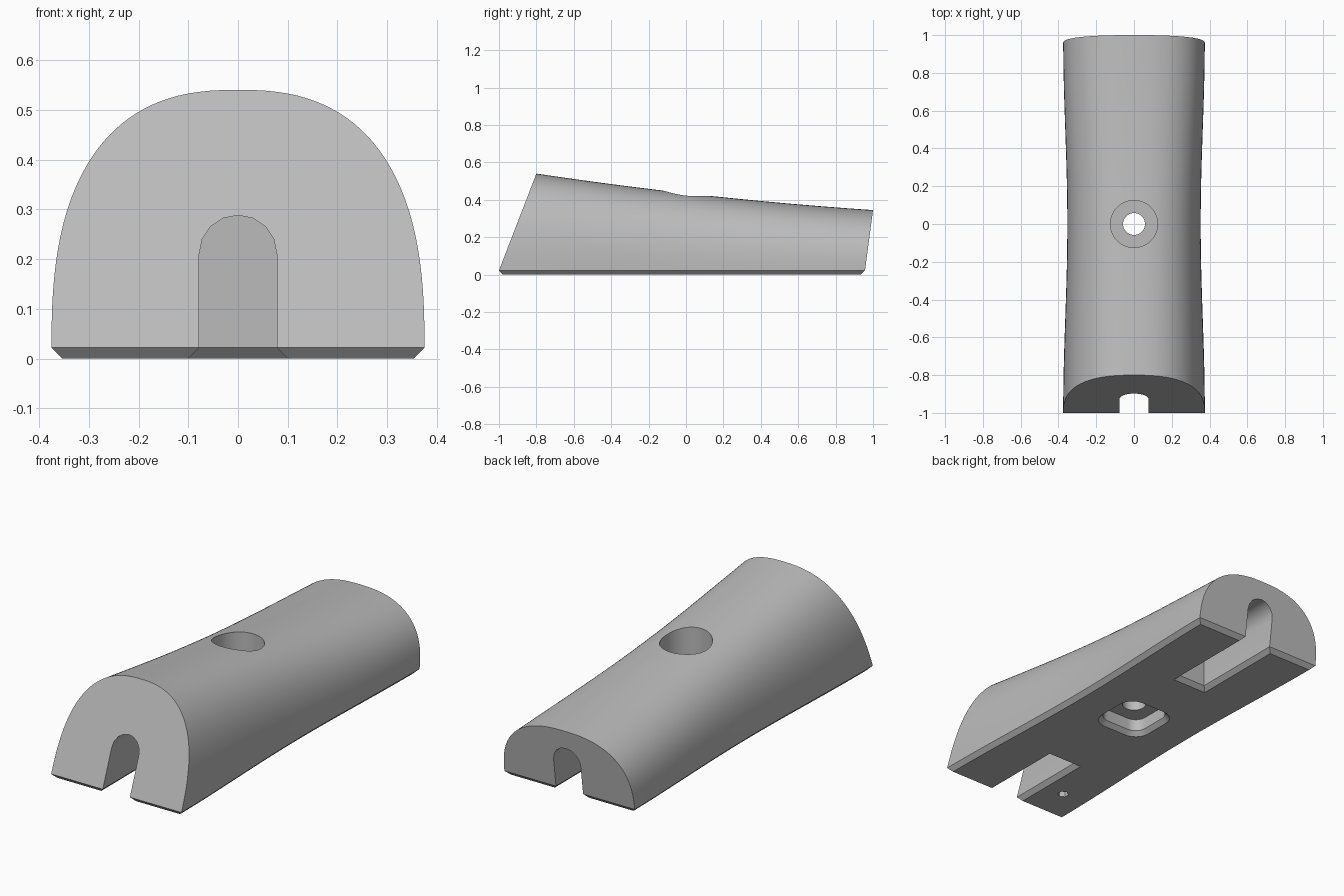
import bpy
import bmesh
from math import sin, cos, pi, radians
from mathutils import Vector

if "Cube" in bpy.data.objects:
    bpy.data.objects.remove(bpy.data.objects["Cube"], do_unlink=True)

CHAMFER = 0.022

grey = bpy.data.materials.new("plain grey")
grey.use_nodes = True
colour = (0.5, 0.5, 0.5, 1)
grey.diffuse_color = colour
grey.node_tree.nodes["Principled BSDF"].inputs["Base Color"].default_value = colour


def loft(rings):
    """Closed bmesh skinned through rings of equal point count."""
    bm = bmesh.new()
    rows = [[bm.verts.new(p) for p in ring] for ring in rings]
    for a, b in zip(rows, rows[1:]):
        for i in range(len(a)):
            j = (i + 1) % len(a)
            bm.faces.new((a[i], a[j], b[j], b[i]))
    bm.faces.new(rows[0])
    bm.faces.new(rows[-1])
    bmesh.ops.recalc_face_normals(bm, faces=bm.faces)
    return bm


def add_object(name, bm):
    mesh = bpy.data.meshes.new(name)
    bm.to_mesh(mesh)
    bm.free()
    mesh.materials.append(grey)
    ob = bpy.data.objects.new(name, mesh)
    bpy.context.collection.objects.link(ob)
    return ob


def circle(r, z, n=48, x=0, y=0):
    return [(x + r * cos(2 * pi * (i + 0.5) / n), y + r * sin(2 * pi * (i + 0.5) / n), z)
            for i in range(n)]


def rounded_square(half, r, z, n=8):
    ring = []
    for k, (sx, sy) in enumerate([(1, 1), (-1, 1), (-1, -1), (1, -1)]):
        for i in range(n + 1):
            a = (k + i / n) * pi / 2
            ring.append((sx * (half - r) + r * cos(a), sy * (half - r) + r * sin(a), z))
    return ring


# Body: domed cross-section swept lengthwise, waisted in the middle
def body_ring(y, n=64):
    w = 0.364 - 0.011 * cos(pi * max(-1, min(1, y)))
    h = 0.435 - 0.113 * y + 0.023 * y * y - CHAMFER
    ring = [(-w + CHAMFER, y, 0), (w - CHAMFER, y, 0)]
    for i in range(n + 1):
        c, s = cos(pi * i / n), max(0, sin(pi * i / n))
        x = w * abs(c) ** 0.8 * (1 if c > 0 else -1)
        ring.append((x, y, CHAMFER + h * s ** 0.8))
    return ring


bm = loft([body_ring(-1.2 + 2.4 * i / 40) for i in range(41)])

# Sloped ends and their bottom chamfers, each given by two (y, z) points
for (y0, z0), (y1, z1), side in [
        ((-1, CHAMFER), (-0.8, 0.54), -1),
        ((0.957, CHAMFER), (1, 0.345), 1),
        ((-0.98, 0), (-1, CHAMFER), -1),
        ((0.935, 0), (0.957, CHAMFER), 1)]:
    normal = Vector((0, z1 - z0, y0 - y1)) * side
    bmesh.ops.bisect_plane(bm, geom=bm.verts[:] + bm.edges[:] + bm.faces[:], dist=1e-6,
                           plane_co=(0, y0, z0), plane_no=normal, clear_outer=True)
    bmesh.ops.holes_fill(bm, edges=[e for e in bm.edges if e.is_boundary], sides=0)
bmesh.ops.recalc_face_normals(bm, faces=bm.faces)
body = add_object("body", bm)

cutters = []


# Arched slot running out of one end, with a flared lower rim
def add_slot(name, inner, outer, top, half=0.078, n=8):
    arch = [(-half, -0.1), (half, -0.1)]
    arch += [(half * cos(pi * i / n), top - half + half * sin(pi * i / n)) for i in range(n + 1)]
    cutters.append(add_object(name, loft([[(x, y, z) for x, z in arch] for y in (inner, outer)])))
    out = 1 if outer > inner else -1
    rim = []
    for z in (-0.02, CHAMFER + 0.002):
        d = CHAMFER - z
        w, y = half + d, inner - out * d
        rim.append([(-w, y, z), (w, y, z), (w, outer, z), (-w, outer, z)])
    cutters.append(add_object(name + "_rim", loft(rim)))


add_slot("front_slot", -0.555, -1.3, 0.288)
add_slot("back_slot", 0.45, 1.3, 0.25)

# Bolt hole with round recess above and square recess below
cutters.append(add_object("bolt_hole", loft([circle(0.058, -0.1), circle(0.058, 0.7)])))
cutters.append(add_object("bolt_recess", loft([circle(0.125, 0.22), circle(0.125, 0.7)])))
cutters.append(add_object("nut_recess", loft([
    rounded_square(0.127 + CHAMFER * 2, 0.06 + CHAMFER * 2, -CHAMFER),
    rounded_square(0.127, 0.06, CHAMFER),
    rounded_square(0.127, 0.06, 0.085)])))

# Small blind hole underneath
cutters.append(add_object("pin_hole", loft([circle(0.028, z, 6, -0.21, -0.8) for z in (-0.1, 0.1)])))

bpy.context.view_layer.objects.active = body
for cutter in cutters:
    mod = body.modifiers.new(cutter.name, "BOOLEAN")
    mod.operation = "DIFFERENCE"
    mod.solver = "EXACT"
    mod.object = cutter
    bpy.ops.object.modifier_apply(modifier=mod.name)
for cutter in cutters:
    bpy.data.objects.remove(cutter, do_unlink=True)

bpy.ops.object.select_all(action="DESELECT")
body.select_set(True)
bpy.ops.object.shade_smooth_by_angle(angle=radians(30))
